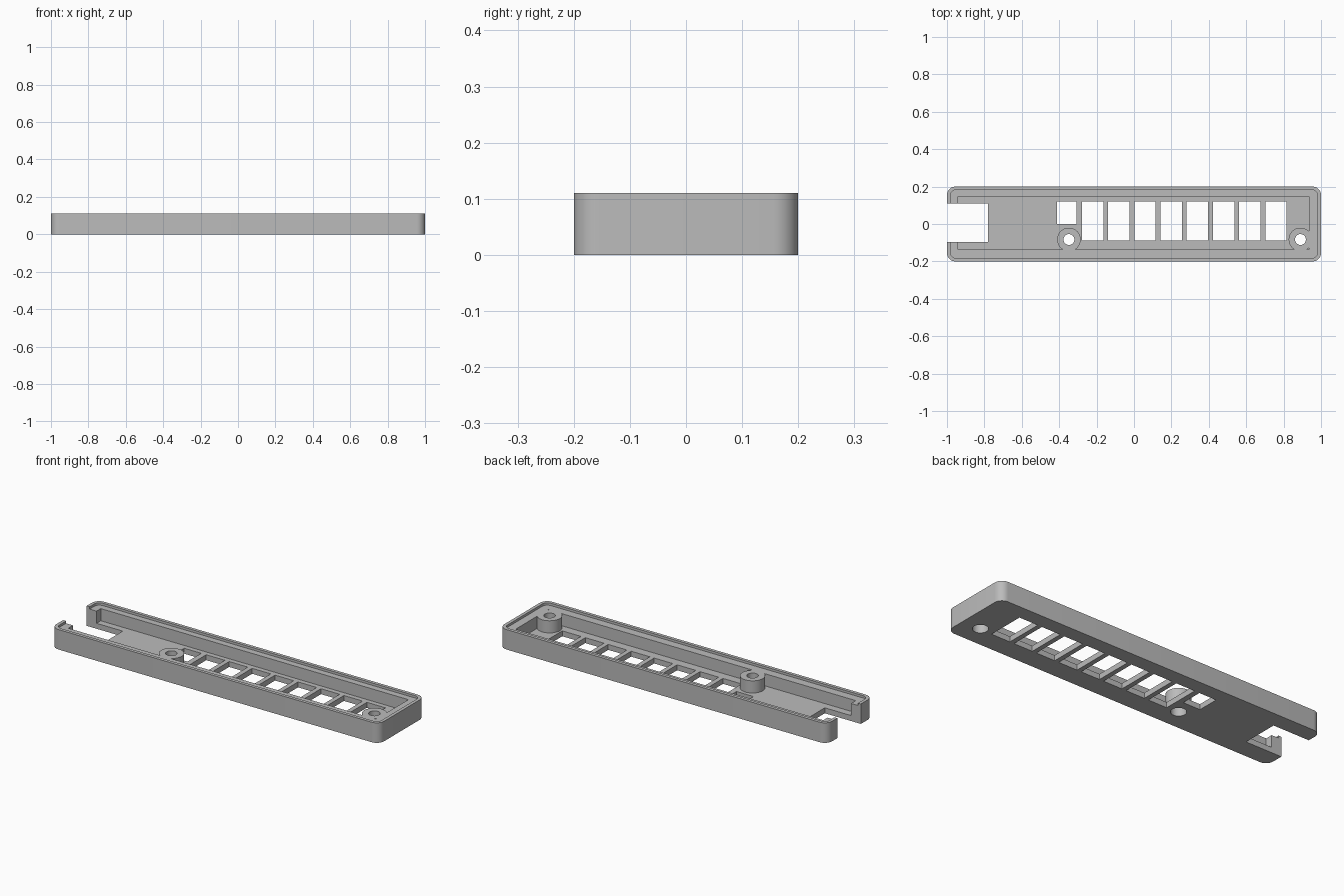
import bpy, bmesh, math
from mathutils import Matrix, Vector

cube = bpy.data.objects.get("Cube")
if cube:
    bpy.data.objects.remove(cube, do_unlink=True)

HEIGHT, LEDGE, FLOOR = 0.11, 0.097, 0.03
ABOVE, BELOW = 0.15, -0.05


def make_object(name, bm):
    mesh = bpy.data.meshes.new(name)
    bm.to_mesh(mesh)
    bm.free()
    obj = bpy.data.objects.new(name, mesh)
    bpy.context.collection.objects.link(obj)
    return obj


def block(name, x0, x1, y0, y1, z0, z1, radius=0):
    """Box given by its limits, with optional rounded upright edges."""
    bm = bmesh.new()
    size = Vector((x1 - x0, y1 - y0, z1 - z0))
    centre = Vector((x0 + x1, y0 + y1, z0 + z1)) / 2
    bmesh.ops.create_cube(bm, size=1, matrix=Matrix.Translation(centre) @ Matrix.Diagonal(size.to_4d()))
    if radius:
        upright = [e for e in bm.edges if abs(e.verts[0].co.z - e.verts[1].co.z) > 0.01]
        bmesh.ops.bevel(bm, geom=upright, offset=radius, segments=8, profile=0.5, affect='EDGES')
    return make_object(name, bm)


def cylinder(name, x, y, radius, z0, z1):
    bm = bmesh.new()
    bmesh.ops.create_cone(bm, cap_ends=True, segments=48, radius1=radius, radius2=radius,
                          depth=z1 - z0, matrix=Matrix.Translation((x, y, (z0 + z1) / 2)))
    return make_object(name, bm)


def cut(target, cutter):
    """Subtract the cutter, then discard it."""
    cutter.hide_render = True
    mod = target.modifiers.new("cut", 'BOOLEAN')
    mod.operation, mod.solver, mod.object = 'DIFFERENCE', 'EXACT', cutter
    bpy.context.view_layer.objects.active = target
    bpy.ops.object.modifier_apply(modifier=mod.name)
    bpy.data.objects.remove(cutter, do_unlink=True)


# Outer shell with a shallow recess that leaves a thin rim
tray = block("tray", -1, 1, -0.2, 0.2, 0, HEIGHT, 0.045)
cut(tray, block("rim_recess", -0.982, 0.982, -0.182, 0.182, LEDGE, ABOVE, 0.03))

# Main cavity, leaving two round screw posts standing
posts = [(-0.348, -0.083), (0.89, -0.083)]
cavity = block("cavity", -0.94, 0.936, -0.136, 0.147, FLOOR, ABOVE)
for x, y in posts:
    cut(cavity, cylinder("post", x, y, 0.063, BELOW, ABOVE + 0.05))
cut(tray, cavity)

# Screw holes with wider head pockets underneath
for x, y in posts:
    cut(tray, cylinder("screw_hole", x, y, 0.029, BELOW, ABOVE))
    cut(tray, cylinder("head_pocket", x, y, 0.039, BELOW, 0.05))

# Row of windows: one short, eight long
cut(tray, block("short_window", -0.412, -0.308, 0, 0.12, BELOW, ABOVE))
for i in range(8):
    x = -0.278 + i * 0.14
    cut(tray, block("window", x, x + 0.114, -0.088, 0.12, BELOW, ABOVE))

# Open notch through the right end
cut(tray, block("end_notch", -1.1, -0.78, -0.095, 0.11, BELOW, ABOVE))

# Single grey plastic
grey = bpy.data.materials.new("grey plastic")
grey.use_nodes = True
colour = (0.5, 0.5, 0.5, 1)
grey.diffuse_color = colour
grey.node_tree.nodes["Principled BSDF"].inputs["Base Color"].default_value = colour
tray.data.materials.clear()
tray.data.materials.append(grey)
for poly in tray.data.polygons:
    poly.material_index = 0

bpy.ops.object.select_all(action='DESELECT')
tray.select_set(True)
bpy.context.view_layer.objects.active = tray
bpy.ops.object.shade_smooth_by_angle(angle=math.radians(30))
